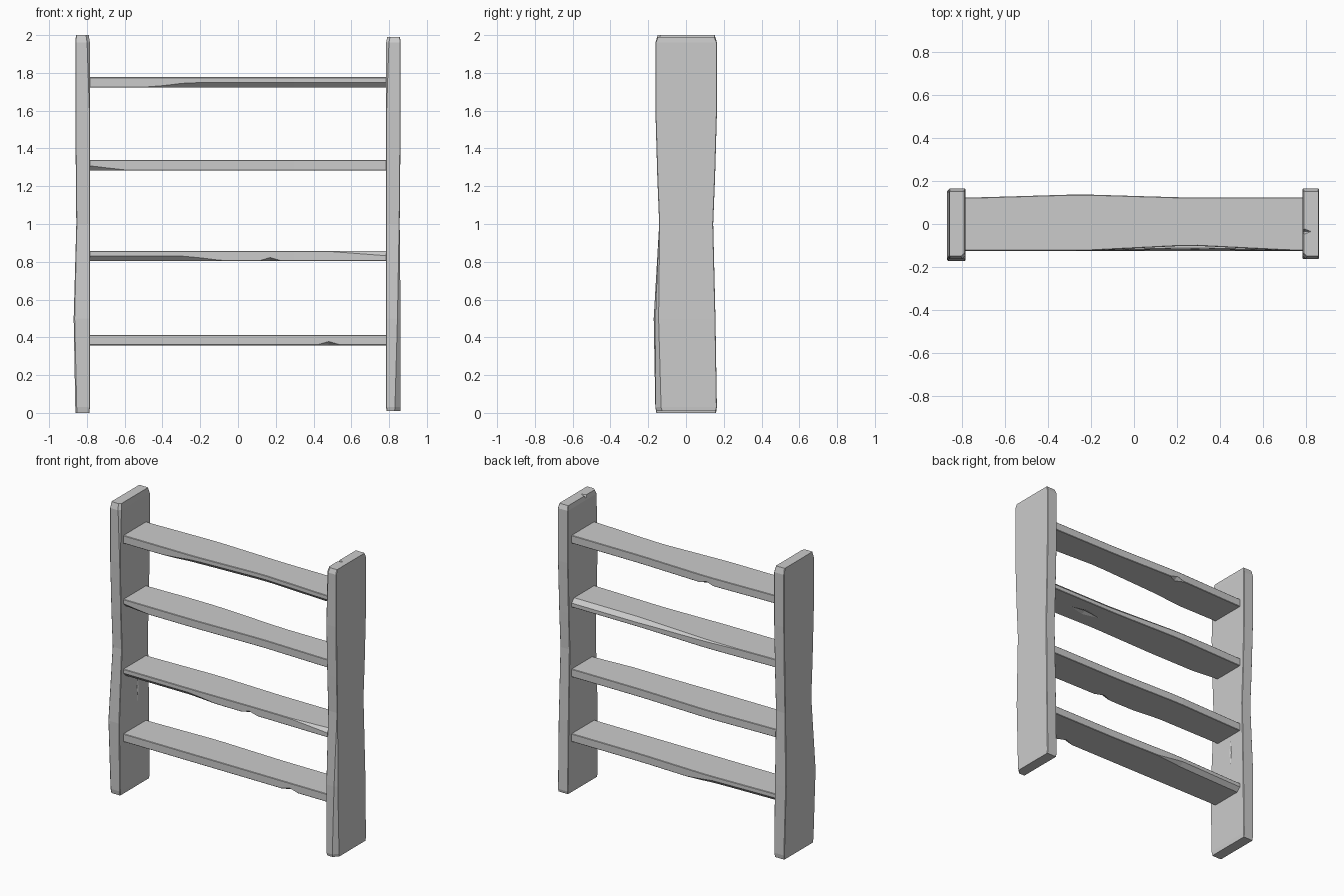
import bpy, bmesh
from mathutils import Vector

cube = bpy.data.objects.get("Cube")
if cube:
    bpy.data.objects.remove(cube, do_unlink=True)

grey = bpy.data.materials.new("worn_grey")
grey.use_nodes = True
tone = (0.6, 0.6, 0.6, 1)
grey.diffuse_color = tone
grey.node_tree.nodes["Principled BSDF"].inputs["Base Color"].default_value = tone

CRISP = 0.003  # chamfer of an unworn edge


def bump(position, centre, reach):
    """Peak of one at the centre, falling straight to zero at the reach."""
    return max(0, 1 - abs(position - centre) / reach)


def ramp(position, start, full):
    """Rise from zero at the start to one at the full point, in either direction."""
    return min(1, max(0, (position - start) / (full - start)))


def finish(bm, name):
    bmesh.ops.recalc_face_normals(bm, faces=bm.faces)
    mesh = bpy.data.meshes.new(name)
    bm.to_mesh(mesh)
    bm.free()
    mesh.materials.append(grey)
    obj = bpy.data.objects.new(name, mesh)
    bpy.context.collection.objects.link(obj)
    return obj


def section(low_u, high_u, low_v, high_v, cuts):
    """Rectangle with its own chamfer on each corner, counter-clockwise."""
    a, b, c, d = cuts
    return [(low_u, low_v + a), (low_u + a, low_v), (high_u - b, low_v), (high_u, low_v + b),
            (high_u, high_v - c), (high_u - c, high_v), (low_u + d, high_v), (low_u, high_v - d)]


def plank(name, rings):
    """Skin a board over its cross-sections."""
    bm = bmesh.new()
    rings = [[bm.verts.new(point) for point in ring] for ring in rings]
    for near, far in zip(rings, rings[1:]):
        for i in range(len(near)):
            bm.faces.new((near[i - 1], near[i], far[i], far[i - 1]))
    bm.faces.new(rings[0])
    bm.faces.new(rings[-1])
    return finish(bm, name)


def gouge(obj, centre, size):
    """Chip the board with a stretched octahedron."""
    bm = bmesh.new()
    for axis in range(len(size)):
        for sign in (-1, 1):
            point = Vector(centre)
            point[axis] += sign * size[axis]
            bm.verts.new(point)
    bmesh.ops.convex_hull(bm, input=bm.verts)
    cutter = finish(bm, "chip_cutter")
    cutter.hide_render = True
    chip = obj.modifiers.new("chip", 'BOOLEAN')
    chip.operation = 'DIFFERENCE'
    chip.solver = 'EXACT'
    chip.object = cutter
    bpy.context.view_layer.objects.active = obj
    bpy.ops.object.modifier_apply(modifier=chip.name)
    bpy.data.objects.remove(cutter, do_unlink=True)


def post(name, side, bottom, top, belly, foot_wear):
    """Upright board with a narrow waist, a low belly and worn ends."""
    rings = []
    for height in (bottom, 0.03, 0.5, 1, 1.25, 1.6, 1.96, top):
        end = 0.012 if height == top else 0.005 * (height == bottom)
        waist = 0.02 * bump(height, 1, 0.5)
        swell = belly * bump(height, 0.5, 0.5)
        front = -0.162 + waist + end - swell
        back = 0.164 - waist - end - 0.008 * bump(height, 0.5, 0.5)
        inner = 0.784 + end / 2
        outer = 0.861 + swell - waist / 4 - end / 4
        worn = CRISP + foot_wear * ramp(height, 1, 0)
        cap = CRISP + 0.012 * ramp(height, 1.6, 1.96)
        # The inner edge comes first on the left board, the outer edge on the right
        cuts = (cap, worn, CRISP, CRISP) if side > 0 else (worn, cap, CRISP, CRISP)
        edges = sorted((side * inner, side * outer))
        rings.append([(x, y, height) for x, y in section(*edges, front, back, cuts)])
    return plank(name, rings)


def tread(name, base, scoop, front_wear=None, back_wear=None, lip_wear=None, rear_lip_wear=None):
    """Cross board; each wear gives where an edge chamfer starts and where it is full."""
    def depth(wear, x):
        return CRISP + (0.024 * ramp(x, *wear) if wear else 0)

    rings = []
    steps = 16
    for i in range(steps + 1):
        x = 0.79 * (2 * i / steps - 1)
        front = scoop * bump(x, 0.26, 0.5) - 0.125
        back = 0.123 + 0.015 * bump(x, -0.25, 0.5)
        cuts = [depth(wear, x) for wear in (front_wear, back_wear, rear_lip_wear, lip_wear)]
        rings.append([(x, y, z) for y, z in section(front, back, base, base + 0.055, cuts)])
    return plank(name, rings)


# Posts, each with a chip or crack
right_post = post("right_post", -1, 0, 2, belly=0.009, foot_wear=0.005)
left_post = post("left_post", 1, 0.01, 1.99, belly=0, foot_wear=0.028)
gouge(left_post, (0.79, -0.035, 2), (0.05, 0.02, 0.03))
gouge(right_post, (-0.784, 0.03, 0.68), (0.006, 0.012, 0.1))

# Treads, each with its own worn edges
bottom_tread = tread("bottom_tread", 0.358, 0, back_wear=(-0.1, -0.3))
lower_tread = tread("lower_tread", 0.803, 0.005, front_wear=(-0.08, -0.27), lip_wear=(0.48, 0.8))
upper_tread = tread("upper_tread", 1.283, 0.012, front_wear=(-0.6, -0.8), rear_lip_wear=(-0.5, 0.3))
top_tread = tread("top_tread", 1.722, 0.025, front_wear=(-0.46, -0.26))

# Chips under the treads
gouge(bottom_tread, (0.48, -0.125, 0.358), (0.07, 0.03, 0.02))
gouge(lower_tread, (0.17, -0.12, 0.803), (0.07, 0.03, 0.02))
gouge(upper_tread, (0.42, 0.01, 1.283), (0.12, 0.03, 0.012))
gouge(top_tread, (-0.25, 0.135, 1.722), (0.06, 0.03, 0.02))
